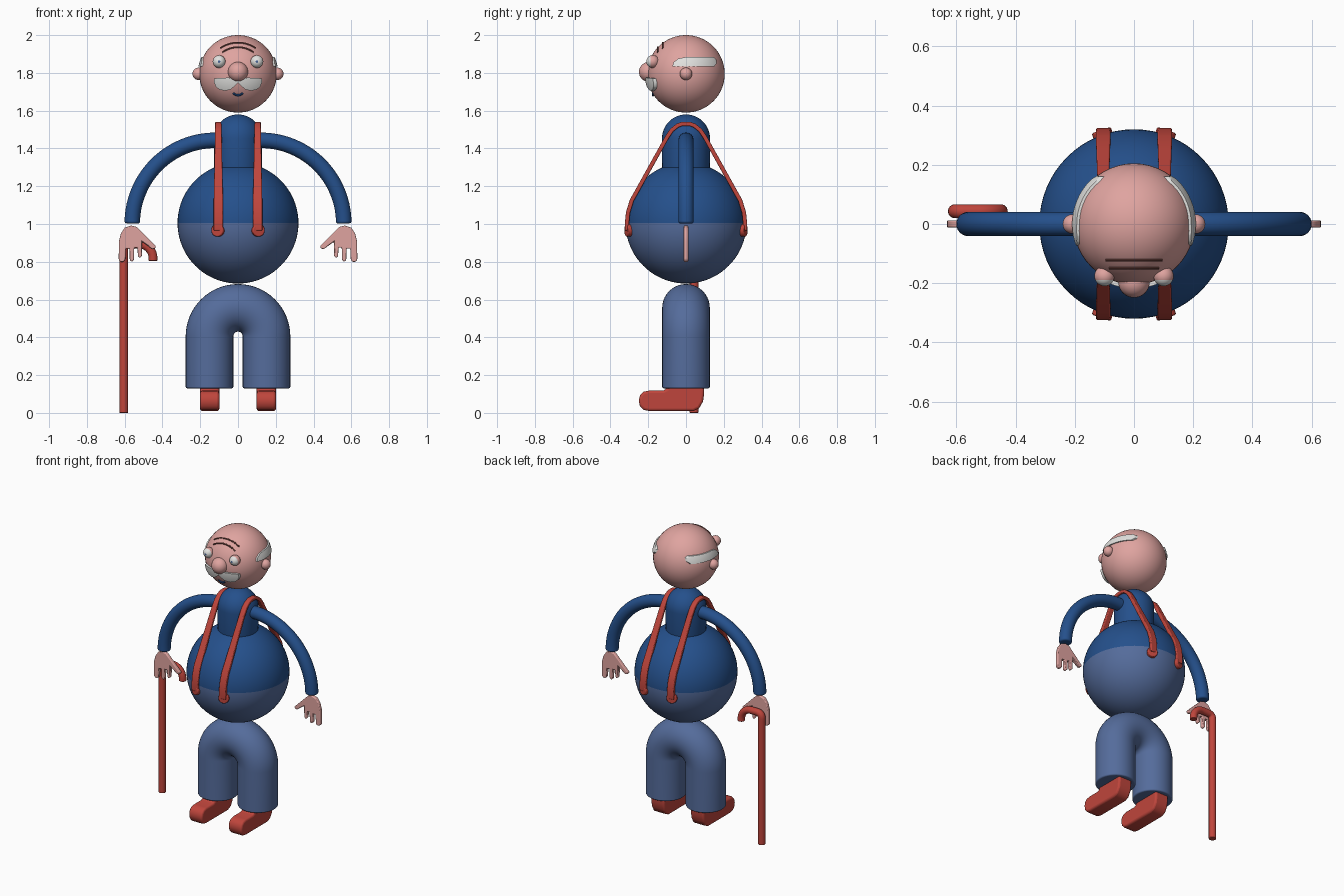
import bpy, bmesh, math
from mathutils import Vector, Matrix

if "Cube" in bpy.data.objects:
    bpy.data.objects.remove(bpy.data.objects["Cube"])

X, Y, Z = Vector((1, 0, 0)), Vector((0, 1, 0)), Vector((0, 0, 1))


def material(name, r, g, b):
    m = bpy.data.materials.new(name)
    m.diffuse_color = (r, g, b, 1)
    m.use_nodes = True
    m.node_tree.nodes["Principled BSDF"].inputs["Base Color"].default_value = m.diffuse_color
    return m


SKIN = material("skin pink", 0.74, 0.37, 0.35)
BLUE = material("shirt blue", 0.018, 0.08, 0.26)
DENIM = material("trouser blue", 0.09, 0.15, 0.33)
RED = material("strap red", 0.52, 0.06, 0.045)
WHITE = material("hair white", 0.76, 0.76, 0.74)
BROWN = material("wrinkle brown", 0.16, 0.06, 0.05)
PUPIL = material("pupil blue", 0.06, 0.12, 0.3)


def finish(name, bm, *mats, bevel=0, segments=3):
    bmesh.ops.recalc_face_normals(bm, faces=bm.faces)
    me = bpy.data.meshes.new(name)
    bm.to_mesh(me)
    bm.free()
    ob = bpy.data.objects.new(name, me)
    bpy.context.collection.objects.link(ob)
    for m in mats:
        me.materials.append(m)
    if bevel:
        mod = ob.modifiers.new("bevel", 'BEVEL')
        mod.width, mod.segments = bevel, segments
        mod.limit_method, mod.angle_limit = 'ANGLE', math.radians(40)
    return ob


def ball(name, centre, radius, *mats, seg=32, rings=16, rule=None, turn=0):
    bm = bmesh.new()
    bmesh.ops.create_uvsphere(bm, u_segments=seg, v_segments=rings, radius=radius)
    bm.transform(Matrix.Rotation(turn, 4, 'X'))
    if rule:
        for f in bm.faces:
            f.material_index = rule(f.calc_center_median())
    bm.transform(Matrix.Translation(centre))
    return finish(name, bm, *mats)


def circle(r, n=24):
    return [(r * math.cos(i * math.tau / n), r * math.sin(i * math.tau / n)) for i in range(n)]


def sweep(name, path, side, section, mat, widths=None, bevel=0):
    """Sweep a section along a planar path; side is the normal of that plane."""
    path = [Vector(p) for p in path]
    bm, loops = bmesh.new(), []
    for i, p in enumerate(path):
        dirs = [(b - a).normalized() for a, b in zip(path[max(i - 1, 0):i + 1], path[max(i, 1):i + 2])]
        if 0 < i < len(path) - 1:
            t = ((path[i] - path[i - 1]).normalized() + (path[i + 1] - path[i]).normalized()).normalized()
        else:
            t = (path[1] - path[0] if i == 0 else path[-1] - path[-2]).normalized()
        n = side.cross(t)
        w = widths[i] if widths else 1
        loops.append([bm.verts.new(p + side * a * w + n * b) for a, b in section])
    k = len(section)
    for A, B in zip(loops, loops[1:]):
        for j in range(k):
            bm.faces.new((A[j], A[(j + 1) % k], B[(j + 1) % k], B[j]))
    bm.faces.new(loops[0])
    bm.faces.new(loops[-1])
    return finish(name, bm, mat, bevel=bevel)


def prism(name, outline, axis, lo, hi, mat, bevel=0):
    """Extrude an outline along x (points are y, z) or y (points are x, z)."""
    bm = bmesh.new()
    put = (lambda p, d: (d, p[0], p[1])) if axis == 'x' else (lambda p, d: (p[0], d, p[1]))
    face = bm.faces.new([bm.verts.new(put(p, lo)) for p in outline])
    new = bmesh.ops.extrude_face_region(bm, geom=[face])['geom']
    step = (X if axis == 'x' else Y) * (hi - lo)
    bmesh.ops.translate(bm, vec=step, verts=[v for v in new if isinstance(v, bmesh.types.BMVert)])
    return finish(name, bm, mat, bevel=bevel)


def arc(cx, cz, r, a0, a1, n, y=0):
    angles = [math.radians(a0 + (a1 - a0) * i / n) for i in range(n + 1)]
    return [(cx + r * math.cos(a), y, cz + r * math.sin(a)) for a in angles]


# Head, nose and the two-tone belly
HEAD = Vector((0, 0, 1.795))
ball("head", HEAD, 0.205, SKIN, seg=48, rings=32)
ball("nose", (0, -0.196, 1.805), 0.053, SKIN)
ball("belly", (0, 0, 1.005), 0.32, BLUE, DENIM, seg=64, rings=40, rule=lambda c: int(c.z < 0))

# Chest: cylinder with a domed top
bm = bmesh.new()
bmesh.ops.create_uvsphere(bm, u_segments=40, v_segments=24, radius=0.127)
for v in bm.verts:
    v.co.z += 1.453 if v.co.z > -0.001 else 1.25
finish("chest", bm, BLUE)

# Trousers: one bent tube
sweep("trousers", [(0.151, 0, 0.13)] + arc(0, 0.405, 0.151, 0, 180, 32) + [(-0.151, 0, 0.13)],
      Y, circle(0.126, 40), DENIM, bevel=0.008)

# Forehead wrinkles and mouth follow the head surface
for name, y, half in (("upper_wrinkle", -0.122, 35), ("lower_wrinkle", -0.149, 36)):
    r = math.sqrt(0.205 ** 2 - y * y)
    sweep(name, arc(0, HEAD.z, r, 90 - half, 90 + half, 16, y), Y, circle(0.005, 8), BROWN)
mouth = [(x, -0.173 - 12 * x * x * 0.4, 1.681 + 22 * x * x) for x in [i * 0.006 for i in range(-4, 5)]]
sweep("mouth", [(x, -0.174, z) for x, _, z in mouth], Y, circle(0.006, 8), BLUE)

# Half profiles, mirrored below
MOUSTACHE = [(0, 1.765), (0.05, 1.775), (0.127, 1.771), (0.127, 1.75), (0.118, 1.728), (0.1, 1.712),
             (0.07, 1.705), (0.04, 1.712), (0.015, 1.732), (0, 1.748)]
HAIR = [(-0.072, 1.835), (0.15, 1.835), (0.162, 1.85), (0.16, 1.872), (0.145, 1.884),
        (0, 1.884), (-0.04, 1.876), (-0.065, 1.857)]
HAND = [(0.565, 0.992), (0.6, 0.98), (0.62, 0.95), (0.63, 0.91), (0.632, 0.812), (0.622, 0.8), (0.605, 0.8),
        (0.597, 0.812), (0.594, 0.87), (0.574, 0.87), (0.573, 0.81), (0.562, 0.8), (0.551, 0.81),
        (0.549, 0.875), (0.532, 0.875), (0.53, 0.83), (0.52, 0.82), (0.509, 0.83), (0.507, 0.905),
        (0.455, 0.868), (0.44, 0.869), (0.434, 0.882), (0.515, 0.962), (0.538, 0.985)]
SHOE = [(-0.195, 0.01), (0.04, 0.01), (0.07, 0.025), (0.09, 0.06), (0.096, 0.1), (0.096, 0.15), (-0.1, 0.15),
        (-0.105, 0.125), (-0.12, 0.118), (-0.195, 0.118), (-0.225, 0.112), (-0.244, 0.092), (-0.25, 0.064),
        (-0.244, 0.036), (-0.225, 0.016)]
STRAP = [(0.312, 0.965), (0.313, 1.0), (0.307, 1.06), (0.287, 1.125), (0.245, 1.2), (0.17, 1.335),
         (0.1, 1.46), (0.075, 1.497), (0.045, 1.521), (0.02, 1.53)]


def clip_to_head(ob, radius):
    """Trim a prism to a thin shell over the head."""
    cutter = ball("head_cutter", HEAD, radius, seg=64, rings=48)
    mod = ob.modifiers.new("trim", 'BOOLEAN')
    mod.operation, mod.object, mod.solver = 'INTERSECT', cutter, 'EXACT'
    bpy.context.view_layer.objects.active = ob
    bpy.ops.object.modifier_apply(modifier=mod.name)
    bpy.data.objects.remove(cutter)


def eye_rule(c):
    if c.y > -0.011:
        return 0
    return 2 if math.hypot(c.x, c.z) < 0.006 else 1


for s, tag in ((-1, "right_"), (1, "left_")):
    flip = lambda pts: [(s * x, z) for x, z in pts]
    # Face
    ball(tag + "ear", (s * 0.208, 0, 1.795), 0.033, SKIN, seg=24)
    ball(tag + "eye", (s * 0.1, -0.176, 1.86), 0.034, SKIN, WHITE, PUPIL,
         seg=24, rule=eye_rule, turn=math.pi / 2)
    clip_to_head(prism(tag + "moustache", flip(MOUSTACHE), 'y', -0.3, -0.13, WHITE), 0.219)
    clip_to_head(prism(tag + "side_hair", HAIR, 'x', s * 0.1, s * 0.3, WHITE), 0.213)
    # Arm and hand
    arm = [(0.05, 0, 1.443)] + arc(0.12, 1.003, 0.44, 90, 0, 28)
    sweep(tag + "arm", [(s * x, y, z) for x, y, z in arm], Y, circle(0.041), BLUE, bevel=0.01)
    prism(tag + "hand", flip(HAND), 'y', -0.012, 0.012, SKIN, bevel=0.005)
    # Shoe
    prism(tag + "shoe", SHOE, 'x', s * 0.15 - 0.051, s * 0.15 + 0.051, RED, bevel=0.014)
    # Shoulder strap with a button at each end
    path = [(s * 0.104, -y, z) for y, z in STRAP] + [(s * 0.104, y, z) for y, z in reversed(STRAP)]
    wide = [0.033 + 0.016 * min(1, (1.53 - p[2]) / 0.4) for p in path]
    sweep(tag + "strap", path, X, [(-0.5, -0.011), (0.5, -0.011), (0.5, 0.011), (-0.5, 0.011)],
          RED, wide, bevel=0.005)
    for f, end in ((-1, "front"), (1, "back")):
        d = Vector((s * 0.105, f * 0.3, 0)).normalized()
        base = Vector((0, 0, 0.967))
        sweep(tag + end + "_button", [base + d * 0.305, base + d * 0.336], Z, circle(0.034), RED, bevel=0.006)

# Walking cane behind the right hand
cane = [(-0.605, 0.043, 0), (-0.605, 0.043, 0.85)] + arc(-0.575, 0.865, 0.03, 180, 90, 6, 0.043)
cane += arc(-0.525, 0.82, 0.075, 90, 0, 8, 0.043) + [(-0.45, 0.043, 0.805)]
sweep("cane", cane, Y, circle(0.0235), RED, bevel=0.004)

bpy.ops.object.select_all(action='SELECT')
bpy.context.view_layer.objects.active = bpy.data.objects["head"]
bpy.ops.object.shade_smooth_by_angle(angle=math.radians(40))
